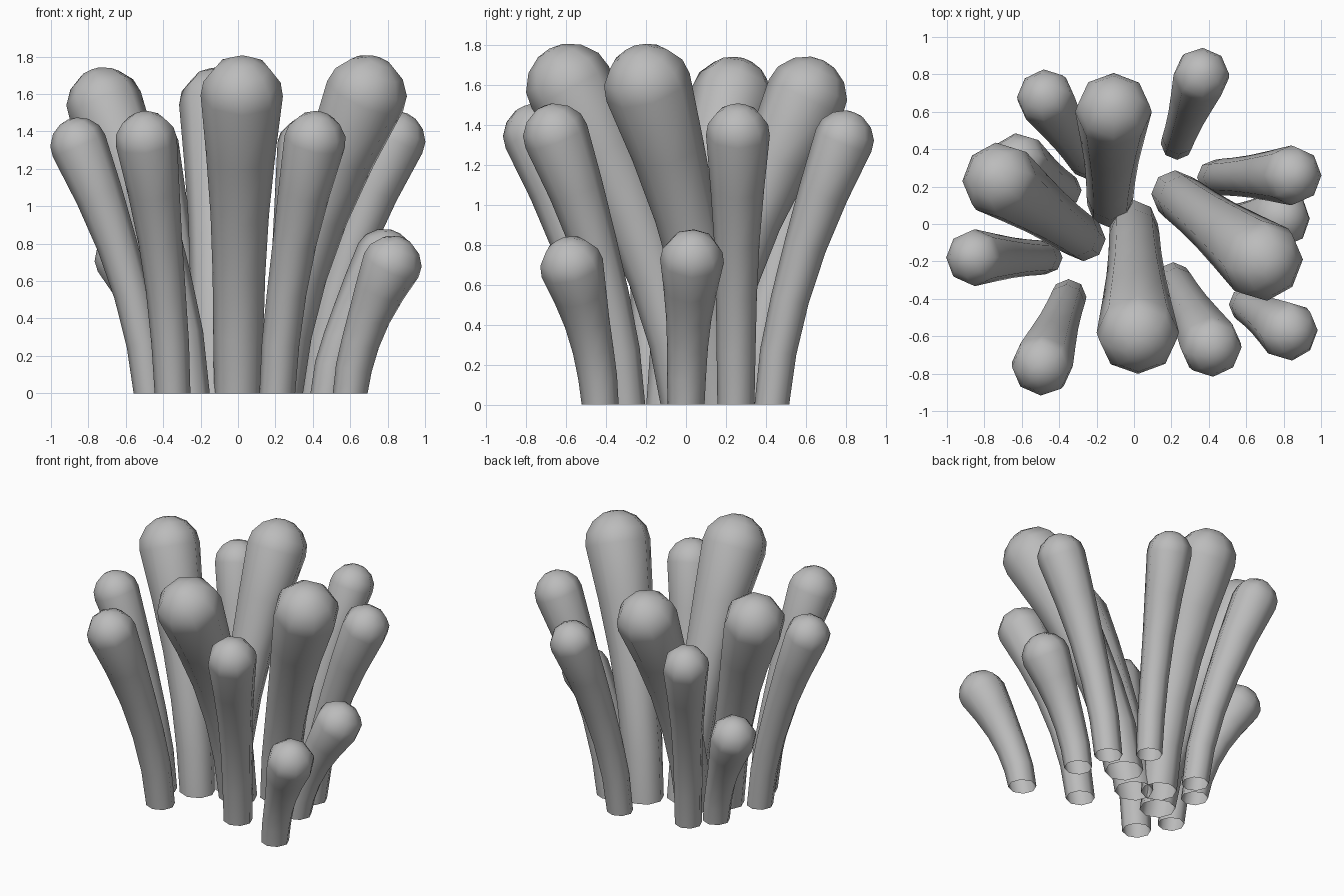
import bpy
import bmesh
import math
from mathutils import Vector

default_cube = bpy.data.objects.get("Cube")
if default_cube:
    bpy.data.objects.remove(default_cube, do_unlink=True)

# Single plain grey
grey = bpy.data.materials.new("plain_grey")
grey.use_nodes = True
color = (0.5, 0.5, 0.5, 1)
grey.diffuse_color = color
grey.node_tree.nodes["Principled BSDF"].inputs["Base Color"].default_value = color

SIDES = 8
BEND = 1.5
# Stem thickness along its length, relative to the head radius
STEM = [(0, .58), (.2, .61), (.4, .64), (.6, .71), (.8, .84), (1, 1)]
# Rounded cap: height and radius relative to the head radius
CAP = [(.38, .94), (.74, .68), (.95, .32)]


def add_ring(bm, center, axis, radius):
    """Polygon ring perpendicular to the axis, kept aligned with world x."""
    side = Vector((1, 0, 0))
    side = (side - axis * side.dot(axis)).normalized()
    other = axis.cross(side)
    return [bm.verts.new(center + radius * (side * math.cos(a) + other * math.sin(a)))
            for a in (math.tau * i / SIDES for i in range(SIDES))]


def add_stalk(name, base, head, top, radius):
    """Club-shaped stalk, upright at the ground and leaning outwards."""
    height = top - radius
    lean = Vector((head[0] - base[0], head[1] - base[1], 0))
    start = Vector((base[0], base[1], 0))
    bm = bmesh.new()
    rings = []
    for t, thickness in STEM:
        center = start + lean * t ** BEND + Vector((0, 0, height * t))
        axis = Vector((0, 0, height)) + lean * (BEND * t ** (BEND - 1))
        axis.normalize()
        rings.append(add_ring(bm, center, axis, radius * thickness))
    for rise, width in CAP:
        rings.append(add_ring(bm, center + axis * radius * rise, axis, radius * width))
    pole = bm.verts.new(center + axis * radius)
    for low, high in zip(rings, rings[1:]):
        for i in range(SIDES):
            j = (i + 1) % SIDES
            bm.faces.new((low[i], low[j], high[j], high[i]))
    for i in range(SIDES):
        bm.faces.new((rings[-1][i], rings[-1][(i + 1) % SIDES], pole))
    for face in bm.faces:
        face.smooth = True
    mesh = bpy.data.meshes.new(name)
    bm.to_mesh(mesh)
    bm.free()
    mesh.materials.append(grey)
    bpy.context.collection.objects.link(bpy.data.objects.new(name, mesh))


# Tall inner stalks: base, head centre, top height, head radius
add_stalk("tall_stalk_front", (0, 0), (.02, -.58), 1.81, .22)
add_stalk("tall_stalk_left", (.22, .16), (.68, -.19), 1.81, .22)
add_stalk("tall_stalk_back", (-.13, .1), (-.11, .6), 1.745, .205)
add_stalk("tall_stalk_right", (-.27, -.08), (-.71, .23), 1.745, .205)

# Medium stalks around them
add_stalk("medium_stalk_front_left", (.21, -.3), (.41, -.65), 1.51, .165)
add_stalk("medium_stalk_front_right", (-.35, -.39), (-.49, -.75), 1.51, .165)
add_stalk("medium_stalk_left", (.43, .25), (.84, .26), 1.51, .16)
add_stalk("medium_stalk_right", (-.47, -.18), (-.85, -.18), 1.475, .152)
add_stalk("medium_stalk_back_left", (.23, .43), (.36, .79), 1.475, .15)
add_stalk("medium_stalk_back_right", (-.25, .33), (-.47, .67), 1.475, .155)

# Short outer stalks
add_stalk("short_stalk_front_left", (.6, -.43), (.82, -.57), .845, .16)
add_stalk("short_stalk_left", (.48, 0), (.78, .03), .88, .16)
add_stalk("short_stalk_back_right", (-.37, .18), (-.61, .33), .87, .155)
